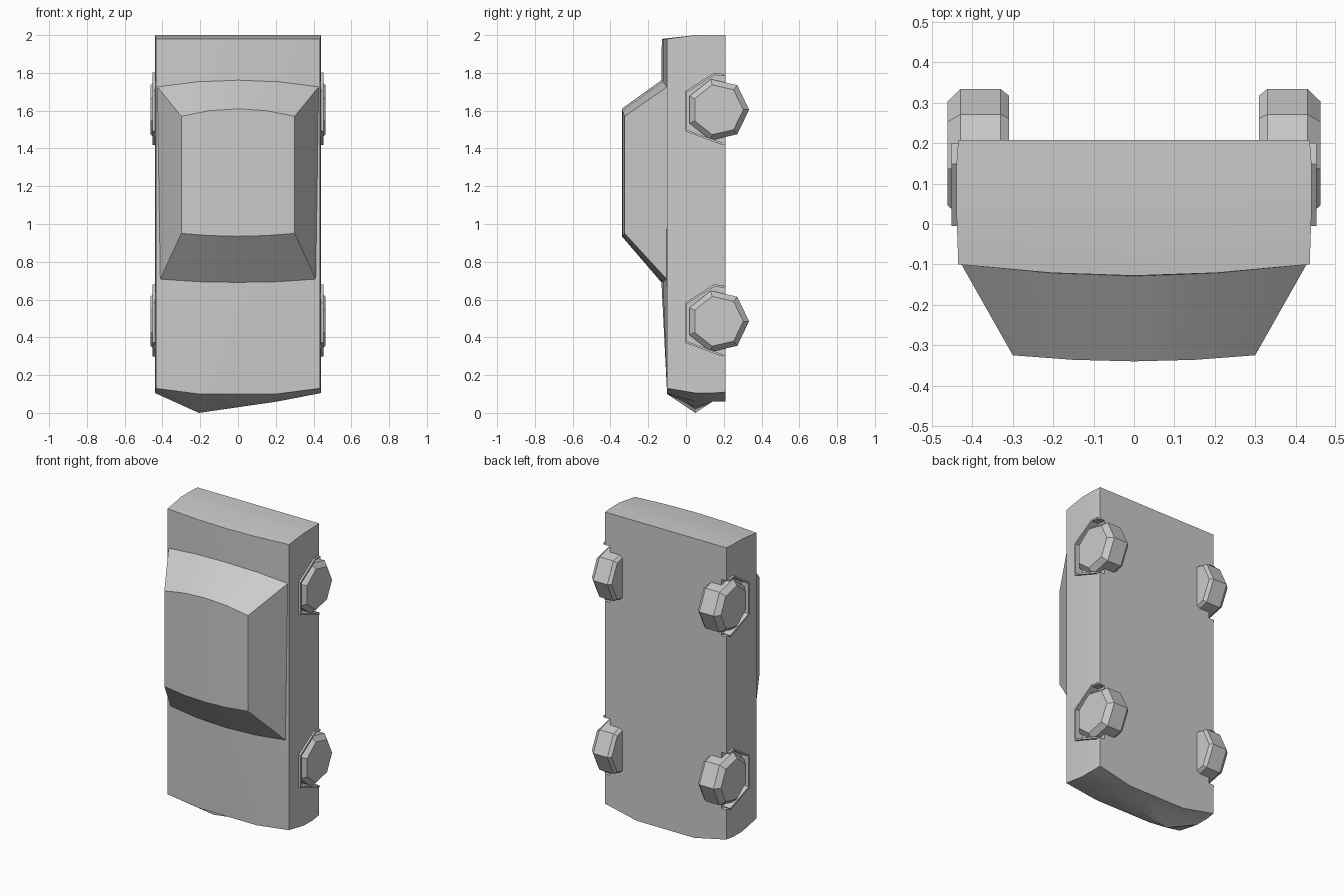
import bpy, bmesh
from math import cos, sin, tau, radians

if "Cube" in bpy.data.objects:
    bpy.data.objects.remove(bpy.data.objects["Cube"])


def finish(name, bm, angle=30):
    bmesh.ops.remove_doubles(bm, verts=bm.verts, dist=1e-5)
    bmesh.ops.recalc_face_normals(bm, faces=bm.faces)
    me = bpy.data.meshes.new(name)
    bm.to_mesh(me)
    bm.free()
    ob = bpy.data.objects.new(name, me)
    bpy.context.collection.objects.link(ob)
    bpy.ops.object.select_all(action='DESELECT')
    ob.select_set(True)
    bpy.context.view_layer.objects.active = ob
    if angle:
        bpy.ops.object.shade_smooth_by_angle(angle=radians(angle))
    return ob


def shaped_box(name, n, place, angle=30):
    """Skin of an n[0] x n[1] x n[2] grid box, each corner moved by place(i, j, k)."""
    bm = bmesh.new()
    for axis in range(3):
        a, b = [x for x in range(3) if x != axis]
        for end in (0, n[axis]):
            for u in range(n[a]):
                for v in range(n[b]):
                    quad = []
                    for du, dv in ((0, 0), (1, 0), (1, 1), (0, 1)):
                        idx = [0, 0, 0]
                        idx[axis], idx[a], idx[b] = end, u + du, v + dv
                        quad.append(bm.verts.new(place(*idx)))
                    bm.faces.new(quad)
    return finish(name, bm, angle)


def loft(name, rings, angle=30):
    bm = bmesh.new()
    rows = [[bm.verts.new(p) for p in r] for r in rings]
    for r0, r1 in zip(rows, rows[1:]):
        for i in range(len(r0)):
            j = (i + 1) % len(r0)
            bm.faces.new((r0[i], r0[j], r1[j], r1[i]))
    bm.faces.new(rows[0])
    bm.faces.new(rows[-1])
    return finish(name, bm, angle)


# Lower body: columns across, rows from deck (-y) to floor (+y), stations nose to tail
ROWS = [-0.10, 0.05, 0.14, 0.208]
HALF = [0.435, 0.44, 0.44, 0.435]
NOSE_EDGE = [0.13, 0.105, 0.105, 0.11]
NOSE_MID = [0.10, 0.06, 0.06, 0.06]
TAIL = [1.98, 2.0, 2.0, 2.0]
CROWN = [0.0, 0.03, 0.03, 0.028]


def body_point(i, j, k):
    x = (-1, -0.47, 0, 0.47, 1)[i] * HALF[j]
    y = ROWS[j]
    if j == 0:
        y -= CROWN[k] * (0, 0.75, 1, 0.75, 0)[i]
    edge = i in (0, 4)
    nose = NOSE_EDGE[j] if edge else NOSE_MID[j]
    if j == 1 and i in (1, 2):
        nose = 0.0 if i == 1 else 0.03
    z = (nose, 0.70 if edge else 0.69, 1.74 if edge else 1.765, TAIL[j])[k]
    return x, y, z


body = shaped_box("lower_body", (4, 3, 3), body_point)


# Cabin with crowned roof; j = 0 is the roof, j = 1 the base
def cabin_point(i, j, k):
    s = (-1, -0.5, 0, 0.5, 1)[i]
    bulge = 1 - s * s
    if j == 0:
        return s * 0.30, -0.325 - 0.015 * bulge, (0.95 - 0.015 * bulge, 1.57 + 0.04 * bulge)[k]
    return s * (0.415, 0.43)[k], -0.095 - 0.03 * bulge, (0.70 - 0.015 * bulge, 1.73 + 0.035 * bulge)[k]


shaped_box("cabin", (4, 1, 1), cabin_point)

# Wheel openings (cut into the body) and seven-sided wheels
ARCH = [(0.0, -0.11), (0.0, 0.095), (0.15, 0.19), (0.25, 0.175), (0.25, -0.185), (0.19, -0.18)]
WHEEL = [(0.31, 0.15), (0.33, 0.166), (0.43, 0.166), (0.462, 0.135)]
for end, zc in (("front", 0.485), ("rear", 1.605)):
    for side, s in (("right", 1), ("left", -1)):
        cutter = loft("arch_cutter", [[(s * x, y, zc + z) for y, z in ARCH] for x in (0.40, 0.5)], 0)
        mod = body.modifiers.new("arch", 'BOOLEAN')
        mod.object = cutter
        mod.operation = 'DIFFERENCE'
        mod.solver = 'EXACT'
        bpy.context.view_layer.objects.active = body
        bpy.ops.object.modifier_apply(modifier=mod.name)
        bpy.data.objects.remove(cutter)

        # Arch lip: thin strip following the opening
        lip = [(y, z) for y, z in (ARCH[5], ARCH[0], ARCH[1], ARCH[2], (0.2, 0.183))]
        bm = bmesh.new()
        for p, q in zip(lip, lip[1:]):
            bm.faces.new([bm.verts.new((s * x, y, zc + z)) for x, (y, z) in
                          ((0.40, p), (0.40, q), (0.452, q), (0.452, p))])
        ob = finish(end + "_" + side + "_arch_lip", bm, 0)
        thick = ob.modifiers.new("thickness", 'SOLIDIFY')
        thick.thickness = 0.012
        thick.offset = 0

        loft(end + "_" + side + "_wheel",
             [[(s * x, 0.168 + r * cos(tau * t / 7), zc + r * sin(tau * t / 7)) for t in range(7)]
              for x, r in WHEEL], 35)
